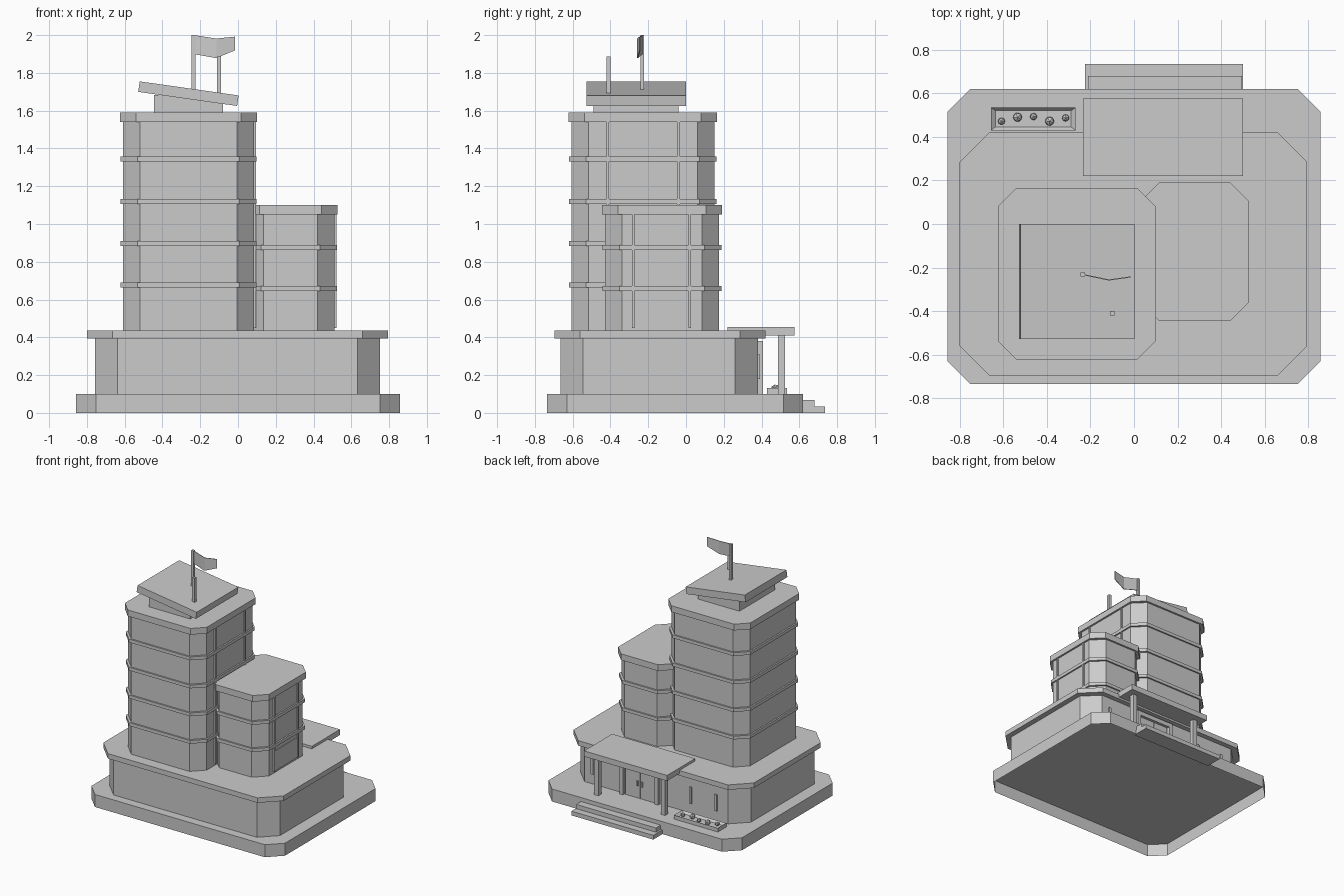
import bpy, bmesh, math
from mathutils import Matrix, Vector

old = bpy.data.objects.get("Cube")
if old:
    bpy.data.objects.remove(old, do_unlink=True)

GREY = (0.6, 0.6, 0.6, 1.0)
stone = bpy.data.materials.new("plain_grey")
stone.use_nodes = True
stone.diffuse_color = GREY
shader = stone.node_tree.nodes["Principled BSDF"]
shader.inputs["Base Color"].default_value = GREY
shader.inputs["Roughness"].default_value = 0.8


def finish(name, bm):
    bmesh.ops.recalc_face_normals(bm, faces=bm.faces)
    mesh = bpy.data.meshes.new(name)
    bm.to_mesh(mesh)
    bm.free()
    mesh.materials.append(stone)
    obj = bpy.data.objects.new(name, mesh)
    bpy.context.collection.objects.link(obj)
    return obj


def box(name, x0, x1, y0, y1, z0, z1, tilt=0):
    bm = bmesh.new()
    bmesh.ops.create_cube(bm, size=1)
    place = (Matrix.Translation(((x0 + x1) / 2, (y0 + y1) / 2, (z0 + z1) / 2))
             @ Matrix.Rotation(tilt, 4, 'Y')
             @ Matrix.Diagonal((x1 - x0, y1 - y0, z1 - z0, 1)))
    bm.transform(place)
    return finish(name, bm)


def post(name, x, y, z0, z1, width, depth=None):
    d = depth or width
    return box(name, x - width / 2, x + width / 2, y - d / 2, y + d / 2, z0, z1)


def prism(name, rect, z0, z1, cut, open_bottom=False):
    """Rectangle (x0, x1, y0, y1) with cut corners, extruded upward."""
    x0, x1, y0, y1 = rect
    outline = [(x0 + cut, y0), (x1 - cut, y0), (x1, y0 + cut), (x1, y1 - cut),
               (x1 - cut, y1), (x0 + cut, y1), (x0, y1 - cut), (x0, y0 + cut)]
    bm = bmesh.new()
    bottom = bm.faces.new([bm.verts.new((x, y, z0)) for x, y in outline])
    ext = bmesh.ops.extrude_face_region(bm, geom=[bottom], use_keep_orig=True)
    top = [v for v in ext["geom"] if isinstance(v, bmesh.types.BMVert)]
    bmesh.ops.translate(bm, verts=top, vec=(0, 0, z1 - z0))
    bmesh.ops.recalc_face_normals(bm, faces=bm.faces)
    if open_bottom:
        low = [f for f in bm.faces if all(v.co.z < z0 + 0.001 for v in f.verts)]
        bmesh.ops.delete(bm, geom=low, context='FACES_ONLY')
    return finish(name, bm)


def grow(rect, d):
    x0, x1, y0, y1 = rect
    return (x0 - d, x1 + d, y0 - d, y1 + d)


def tower(name, rect, top, bands, mullions):
    """Cut-corner tower with floor bands, roof slab and mullions on +x."""
    prism(name + "_body", rect, 0.435, top - 0.05, 0.09)
    prism(name + "_roof_slab", grow(rect, 0.015), top - 0.05, top, 0.085)
    for i, z in enumerate(bands):
        prism(f"{name}_band_{i + 1}", grow(rect, 0.012), z - 0.013, z + 0.013, 0.09)
    for i, y in enumerate(mullions):
        post(f"{name}_mullion_{i + 1}", rect[1], y, 0.45, top - 0.05, 0.02, 0.014)


# Base plinth (open underneath) and podium
prism("base_plinth", (-0.857, 0.857, -0.735, 0.62), 0, 0.1, 0.105, True)
prism("podium_body", (-0.757, 0.752, -0.664, 0.38), 0.1, 0.395, 0.12)
prism("podium_roof", (-0.8, 0.795, -0.695, 0.42), 0.395, 0.435, 0.135)

# Towers
tower("tall_tower", (-0.61, 0.085, -0.607, 0.15), 1.59,
      [0.677, 0.897, 1.12, 1.345], [-0.415, -0.04])
tower("short_tower", (0.045, 0.512, -0.43, 0.175), 1.1,
      [0.658, 0.875], [-0.28, 0.02])
box("short_tower_window", 0.51, 0.518, -0.27, 0.01, 0.45, 0.61)

# Roof pavilion
box("roof_block", -0.445, -0.08, -0.49, -0.04, 1.59, 1.682)
box("tilted_roof", -0.527, 0.002, -0.527, 0, 1.662, 1.718, math.radians(8.1))
post("flag_pole", -0.235, -0.232, 1.69, 2.0, 0.02)
post("short_pole", -0.1, -0.41, 1.67, 1.887, 0.022)

# Bent flag: columns of (x, y, bottom, top)
bm = bmesh.new()
columns = [(-0.235, -0.232, 1.9, 2.0), (-0.115, -0.257, 1.878, 1.982),
           (-0.015, -0.243, 1.92, 1.992)]
rows = [[bm.verts.new((x, y, z)) for z in (low, high)] for x, y, low, high in columns]
for a, b in zip(rows, rows[1:]):
    bm.faces.new((a[0], b[0], b[1], a[1]))
flag = finish("flag", bm)
solid = flag.modifiers.new("thickness", 'SOLIDIFY')
solid.thickness = 0.005
solid.offset = 0

# Entrance canopy, columns and steps at the back
MID = 0.1325
box("entrance_canopy", -0.235, 0.5, 0.22, 0.575, 0.41, 0.455)
box("upper_step", -0.21, 0.495, 0.6, 0.68, 0.03, 0.068)
box("lower_step", -0.225, 0.5, 0.6, 0.735, 0, 0.034)
for side, label in ((-1, "right"), (1, "left")):
    post(f"canopy_column_{label}", MID + side * 0.295, 0.505, 0.1, 0.41, 0.038)
    post(f"door_jamb_{label}", MID + side * 0.155, 0.39, 0.1, 0.38, 0.03, 0.035)
    post(f"door_leaf_{label}", MID + side * 0.066, 0.382, 0.1, 0.34, 0.125, 0.015)
    post(f"door_handle_{label}", MID + side * 0.02, 0.394, 0.2, 0.24, 0.012, 0.014)
box("door_lintel", MID - 0.17, MID + 0.17, 0.375, 0.405, 0.345, 0.38)

# Upright wall strips
for i, x in enumerate((-0.535, -0.31, 0.56)):
    post(f"wall_strip_{i + 1}", x, 0.384, 0.18, 0.31, 0.02, 0.014)

# Planter tray with a sunken bed
bm = bmesh.new()
bmesh.ops.create_cube(bm, size=1)
bm.transform(Matrix.Translation((-0.4625, 0.4825, 0.115))
             @ Matrix.Diagonal((0.39, 0.105, 0.032, 1)))
lid = max(bm.faces, key=lambda f: f.calc_center_median().z)
bmesh.ops.inset_individual(bm, faces=[lid], thickness=0.012)
bmesh.ops.translate(bm, verts=lid.verts, vec=(0, 0, -0.018))
bmesh.ops.scale(bm, verts=lid.verts, vec=(0.93, 0.85, 1),
                space=Matrix.Translation(-lid.calc_center_median()))
finish("planter_tray", bm)

# Faceted shrubs
for i in range(5):
    bm = bmesh.new()
    bmesh.ops.create_icosphere(bm, subdivisions=1, radius=0.018 + 0.005 * (i % 2))
    y = 0.487 + (0.0, 0.003, 0.006, -0.015, 0.0)[i]
    if i == 0:
        y -= 0.015
    bm.transform(Matrix.Translation(Vector((-0.608 + 0.0735 * i, y, 0.128)))
                 @ Matrix.Rotation(i * 0.7, 4, 'Z'))
    finish(f"shrub_{i + 1}", bm)
